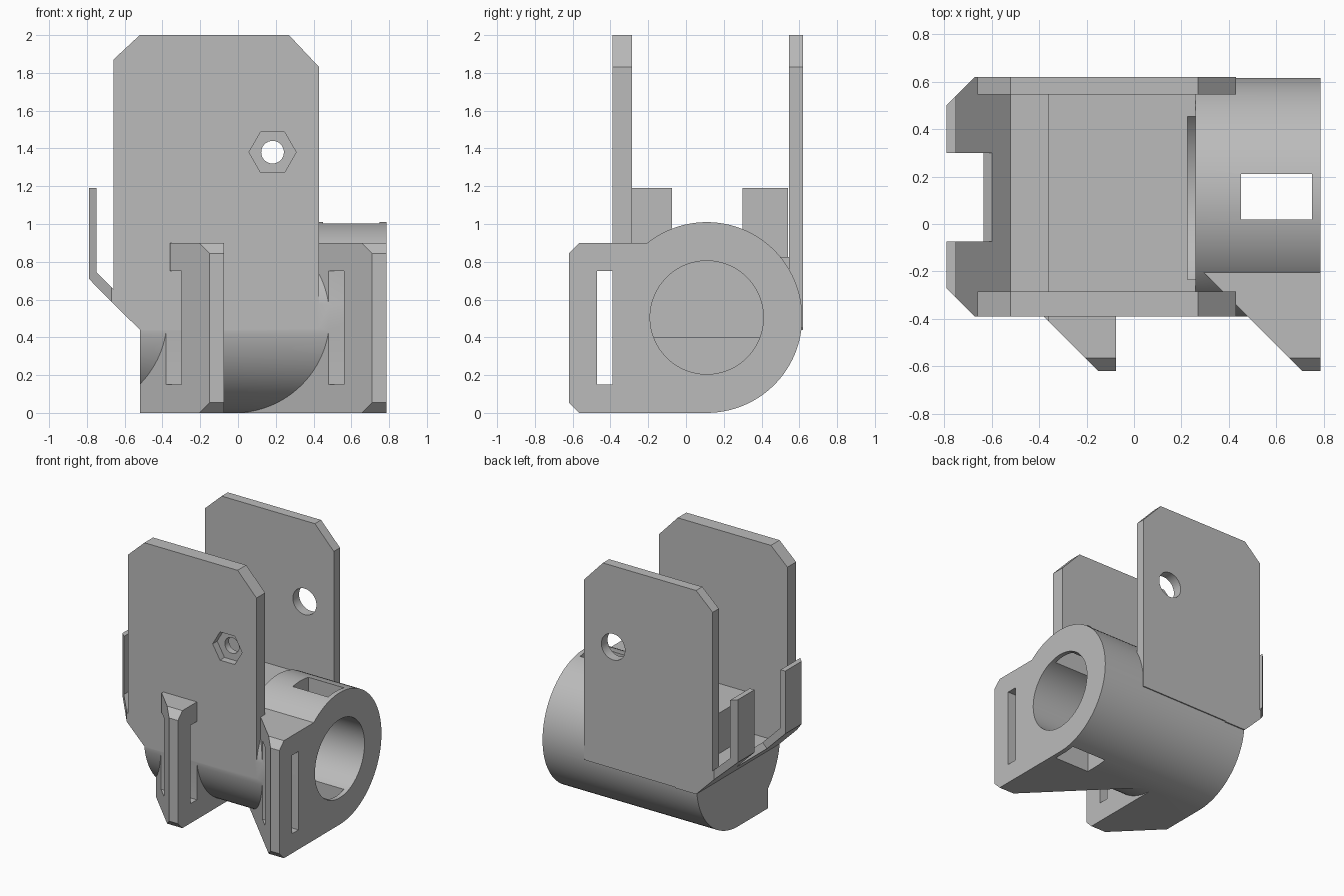
import bpy, bmesh, math
from mathutils import Vector

cube = bpy.data.objects.get("Cube")
if cube:
    bpy.data.objects.remove(cube, do_unlink=True)

grey = bpy.data.materials.new("plain grey")
grey.use_nodes = True
COLOR = (0.5, 0.5, 0.5, 1)
grey.diffuse_color = COLOR
grey.node_tree.nodes["Principled BSDF"].inputs["Base Color"].default_value = COLOR


def finish(name, bm):
    bmesh.ops.recalc_face_normals(bm, faces=bm.faces[:])
    mesh = bpy.data.meshes.new(name)
    bm.to_mesh(mesh)
    bm.free()
    mesh.materials.append(grey)
    ob = bpy.data.objects.new(name, mesh)
    bpy.context.collection.objects.link(ob)
    return ob


def prism(name, points, axis, low, high, slant=None):
    """Extrude a 2D profile along an axis; slant trims a diagonal in plan."""
    place = {"x": lambda p, t: (t, p[0], p[1]),
             "y": lambda p, t: (p[0], t, p[1]),
             "z": lambda p, t: (p[0], p[1], t)}[axis]
    bm = bmesh.new()
    face = bm.faces.new([bm.verts.new(place(p, low)) for p in points])
    ext = bmesh.ops.extrude_face_region(bm, geom=[face])
    shift = Vector(place((0, 0), high - low))
    bmesh.ops.translate(bm, vec=shift,
                        verts=[v for v in ext["geom"] if isinstance(v, bmesh.types.BMVert)])
    if slant:
        cut = bmesh.ops.bisect_plane(bm, geom=bm.verts[:] + bm.edges[:] + bm.faces[:],
                                     plane_co=slant, plane_no=(1, 1, 0), clear_inner=True)
        edges = [e for e in cut["geom_cut"] if isinstance(e, bmesh.types.BMEdge)]
        bmesh.ops.holes_fill(bm, edges=edges)
    return finish(name, bm)


def box(name, x, y, z):
    return prism(name, [(x[0], y[0]), (x[1], y[0]), (x[1], y[1]), (x[0], y[1])], "z", *z)


def rod(name, center, radius, axis, low, high, sides=96):
    ring = [(center[0] + radius * math.cos(math.tau * i / sides),
             center[1] + radius * math.sin(math.tau * i / sides)) for i in range(sides)]
    return prism(name, ring, axis, low, high)


def combine(target, other, operation):
    mod = target.modifiers.new("cut", "BOOLEAN")
    mod.operation, mod.solver, mod.object = operation, "EXACT", other
    bpy.context.view_layer.objects.active = target
    bpy.ops.object.modifier_apply(modifier=mod.name)
    bpy.data.objects.remove(other, do_unlink=True)


CENTER = (0.11, 0.505)
INNER, OUTER = (-0.285, 0.545), (-0.39, 0.62)

# Horizontal barrel with two strap arms at the front
body = rod("bracket_body", CENTER, 0.505, "x", -0.52, 0.785)
arm_profile = [(0.11, 0), (-0.565, 0), (-0.62, 0.055), (-0.62, 0.845), (-0.565, 0.9), (0.11, 0.9)]
for tip, low, high in ((-0.15, -0.52, -0.075), (0.71, -0.1, 0.785)):
    arm = prism("strap_arm", arm_profile, "x", low, high, (tip, -0.62, 0))
    combine(body, arm, "UNION")
combine(body, box("strap_slot", (-1, 1), (-0.47, -0.39), (0.15, 0.75)), "DIFFERENCE")

# Clear the space between the side plates, leaving a raised block
combine(body, box("block", (-0.36, 0.26), INNER, (0.45, 0.825)), "UNION")
combine(body, box("upper_space", (-0.7, 0.26), INNER, (0.825, 1.3)), "DIFFERENCE")
combine(body, box("end_space", (-0.7, -0.36), (-0.7, 0.7), (0.515, 1.3)), "DIFFERENCE")

# Bore, flat-floored pocket, thin ring groove and window through the barrel
combine(body, rod("ring_groove", CENTER, 0.47, "x", 0.225, 0.262), "DIFFERENCE")
combine(body, rod("bore", CENTER, 0.3, "x", 0.25, 0.9), "DIFFERENCE")
pocket = rod("pocket", CENTER, 0.3, "x", -0.3, 0.25)
combine(pocket, box("pocket_floor", (-1, 1), (-1, 1), (-0.2, 0.4)), "DIFFERENCE")
combine(body, pocket, "DIFFERENCE")
combine(body, box("window", (0.45, 0.75), (0.02, 0.21), (-0.5, 1.5)), "DIFFERENCE")

# Sloped end sheet with two upright tabs
sheet = prism("end_sheet", [(-0.79, 0.71), (-0.79, 1.19), (-0.75, 1.19), (-0.75, 0.745),
                            (-0.52, 0.515), (-0.34, 0.515), (-0.34, 0.44), (-0.52, 0.44)],
              "y", *OUTER)
notch = prism("notch", [(-0.66, 0.53), (-0.5, 0.69), (-0.5, 1.3), (-0.9, 1.3), (-0.9, 0.53)],
              "y", -0.073, 0.3)
combine(sheet, notch, "DIFFERENCE")
for edge, sign in ((OUTER[0], 1), (OUTER[1], -1)):
    corner = prism("corner", [(-0.67, edge), (-0.87, edge + sign * 0.2),
                              (-0.87, edge - sign * 0.1), (-0.67, edge - sign * 0.1)],
                   "z", 0.3, 1.5)
    combine(sheet, corner, "DIFFERENCE")
combine(body, sheet, "UNION")

# Tall side plates with a bolt hole; the front one has a nut recess
plate_profile = [(-0.52, 2), (0.27, 2), (0.43, 1.83), (0.43, 0.45), (-0.52, 0.445),
                 (-0.66, 0.585), (-0.66, 1.87)]
BOLT = (0.183, 1.38)
front = prism("front_plate", plate_profile, "y", OUTER[0], INNER[0])
combine(front, rod("bolt_hole", BOLT, 0.06, "y", -0.6, 0, 32), "DIFFERENCE")
combine(front, rod("nut_recess", BOLT, 0.125, "y", -0.6, -0.335, 6), "DIFFERENCE")
back = prism("back_plate", plate_profile, "y", INNER[1], OUTER[1])
combine(back, rod("bolt_hole", BOLT, 0.1, "y", 0.3, 0.8, 48), "DIFFERENCE")
for plate in (front, back):
    combine(body, plate, "UNION")

# Smooth the round surfaces and keep the edges crisp
bpy.ops.object.select_all(action="DESELECT")
body.select_set(True)
bpy.context.view_layer.objects.active = body
bpy.ops.object.shade_smooth_by_angle(angle=math.radians(25))
